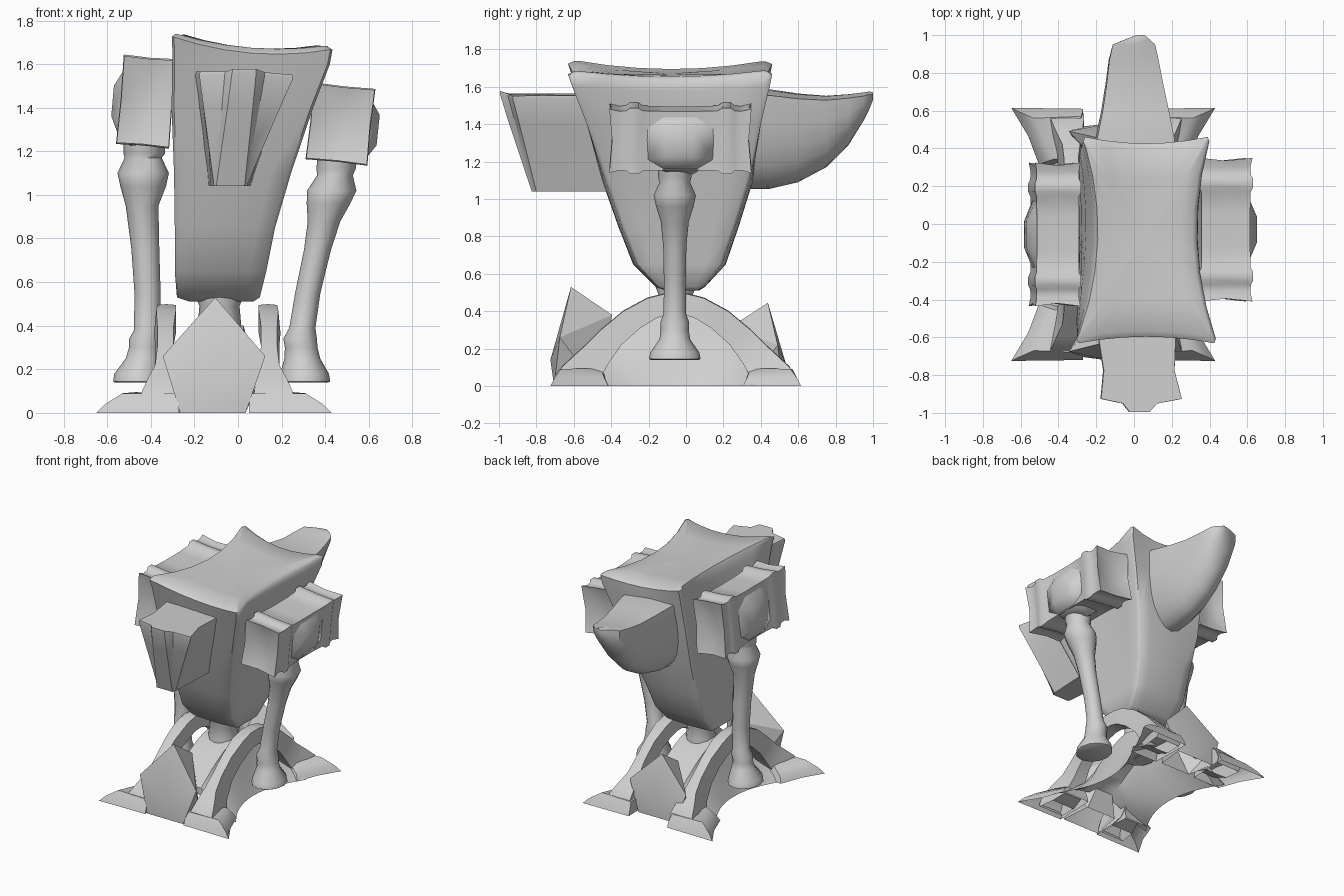
import bpy, bmesh, math
from mathutils import Matrix, Vector

if "Cube" in bpy.data.objects:
    bpy.data.objects.remove(bpy.data.objects["Cube"])

grey = bpy.data.materials.new("stone grey")
grey.diffuse_color = (0.63, 0.63, 0.63, 1)
grey.use_nodes = True
grey.node_tree.nodes["Principled BSDF"].inputs["Base Color"].default_value = grey.diffuse_color


def finish(name, bm, angle=35, hollow=False):
    bmesh.ops.recalc_face_normals(bm, faces=bm.faces)
    if hollow:  # leave the part open underneath
        low = [f for f in bm.faces if all(v.co.z < .005 for v in f.verts)]
        bmesh.ops.delete(bm, geom=low, context='FACES')
    me = bpy.data.meshes.new(name)
    bm.to_mesh(me)
    bm.free()
    ob = bpy.data.objects.new(name, me)
    bpy.context.collection.objects.link(ob)
    me.materials.append(grey)
    bpy.ops.object.select_all(action='DESELECT')
    ob.select_set(True)
    bpy.context.view_layer.objects.active = ob
    bpy.ops.object.shade_smooth_by_angle(angle=math.radians(angle))
    return ob


def loft(name, rings, angle=35, matrix=None, hollow=False):
    """Skin equal-length rings and close both ends."""
    bm = bmesh.new()
    vs = [[bm.verts.new(p) for p in r] for r in rings]
    n = len(rings[0])
    for a, b in zip(vs, vs[1:]):
        for i in range(n):
            j = (i + 1) % n
            bm.faces.new((a[i], a[j], b[j], b[i]))
    bm.faces.new(vs[0])
    bm.faces.new(vs[-1])
    if matrix:
        bm.transform(matrix)
    return finish(name, bm, angle, hollow)


def hull(name, pts, angle=20, hollow=False):
    bm = bmesh.new()
    for p in pts:
        bm.verts.new(p)
    bmesh.ops.convex_hull(bm, input=bm.verts)
    loose = [v for v in bm.verts if not v.link_faces]
    bmesh.ops.delete(bm, geom=loose, context='VERTS')
    return finish(name, bm, angle, hollow)


def post(name, profile, cy, sides=12):
    """Turned post with a leaning axis: rows of z, x centre, radius."""
    rings = []
    for z, cx, r in profile:
        ry = r * (1.17 if z < .2 else 1.0)
        rings.append([(cx + r * math.cos(2 * math.pi * i / sides),
                       cy + ry * math.sin(2 * math.pi * i / sides), z) for i in range(sides)])
    return loft(name, rings, 50)


# Main body: lopsided tapering block with pinched waist and dished top
side = [-0.95, -0.65, -0.33, 0, 0.33, 0.65, 0.95]
unit = ([(t, -1) for t in side] + [(1, t) for t in side]
        + [(-t, 1) for t in side] + [(-1, -t) for t in side])


def body_ring(z, x0, x1, y0, y1, waist, bulge, slope=0.0, lift=0.0, taper=0.0):
    cx, hx, cy, hy = (x0 + x1) / 2, (x1 - x0) / 2, (y0 + y1) / 2, (y1 - y0) / 2
    ring = []
    for u, v in unit:
        px = cx + hx * u * (1 - waist * (1 - v * v) - taper * v)
        py = cy + hy * v * (1 + bulge * (1 - u * u))
        ring.append((px, py, z - slope * (px - cx) + lift * u * u * v * v))
    return ring


levels = [
    (0.51, -0.22, 0.07, -0.10, 0.06, 0, 0.1),
    (0.53, -0.28, 0.10, -0.15, 0.09, 0, 0.1),
    (0.65, -0.29, 0.13, -0.26, 0.19, 0, 0.1),
    (0.85, -0.29, 0.17, -0.34, 0.26, 0, 0.07),
    (1.10, -0.295, 0.245, -0.43, 0.34, 0.06, 0.05),
    (1.40, -0.30, 0.34, -0.53, 0.40, 0.14, 0, 0, 0, .03),
    (1.60, -0.295, 0.415, -0.61, 0.45, 0.22, -0.05, 0.08, 0.03, .04),
    (1.65, -0.295, 0.425, -0.635, 0.465, 0.25, -0.07, 0.08, 0.05, .05),
    (1.675, -0.28, 0.40, -0.60, 0.43, 0.26, -0.07, 0.08, 0.04, .05),
    (1.67, -0.15, 0.28, -0.40, 0.24, 0.2, 0, 0.06, 0.01),
    (1.67, 0.03, 0.09, -0.12, -0.04, 0, 0, 0.06, 0),
]
loft("body", [body_ring(*l) for l in levels], 50)

# Front snout: tapering wedge with a central keel and a slightly pinched neck
top = [(-.21, -.5), (-.165, -.78), (-.18, -.93), (-.06, -.955), (-.025, -1.0),
       (.085, -1.0), (.125, -.955), (.26, -.93), (.22, -.78), (.23, -.5)]
low = [(-.14, -.3), (-.125, -.6), (-.11, -.80), (-.105, -.815), (-.10, -.825),
       (.03, -.825), (.035, -.815), (.04, -.80), (.05, -.6), (.06, -.3)]
rings = []
for t in (0, .35, .7, .97, 1):
    k = 1 if t < 1 else .97
    ring = []
    for (ax, ay), (bx, by) in zip(low, top):
        x, y = ax + (bx - ax) * t, ay + (by - ay) * t
        ring.append((.03 + (x - .03) * k, y * (.995 if t == 1 else 1),
                     1.04 + .525 * t - .09 * t * max(0, x - .1) + (.012 * t if y < -.97 else 0)))
    rings.append(ring)
loft("snout", rings, 30)

# Rear tail: keel-shaped scoop
tail = []
for y, cx, hw, zt, zb in [(.2, .0, .23, 1.56, 1.05), (.45, .01, .205, 1.57, 1.055),
                          (.6, .01, .175, 1.55, 1.09), (.75, .005, .148, 1.54, 1.17),
                          (.87, .0, .13, 1.55, 1.29), (.95, .0, .112, 1.56, 1.42),
                          (.98, .02, .06, 1.565, 1.48), (1.0, .035, .02, 1.56, 1.53)]:
    h = zt - zb
    ring = []
    for i in range(13):
        t = math.pi * i / 12
        s = max(0, math.sin(t)) ** 0.85
        ring.append((cx + hw * math.cos(t) - 0.1 * h * s, y,
                     zt - h * s - 0.08 * hw * math.cos(t)))
    ring.append((cx, y, zt + 0.01))
    tail.append(ring)
loft("tail", tail, 40)

# Shoulders: tilted blocks with soft bands, dished ends and an outer boss
half = [(.345, .5, .5), (.38, 1.0, 1.0), (.33, .93, .93), (.29, .95, .94), (.27, 1.02, 1.03),
        (.225, 1.02, 1.03), (.20, .94, .94), (.09, .92, .92)]
sections = [(-d, a, b) for d, a, b in half] + [(d, a, b) for d, a, b in reversed(half)]


def shoulder(name, cx, cy, cz, hw, hh, sgn, tilt):
    m = Matrix.Translation((cx, cy, cz)) @ Matrix.Rotation(math.radians(tilt), 4, 'Y')
    rings = []
    for y, a, b in sections:
        u, v = hw * a, hh * b
        end = 0.015 if abs(y) == .38 else 0
        pull = y - math.copysign(end, y)
        rings.append([(-u, y, -v), (0, pull, -v * .98), (u, y, -v), (u * .97, pull, 0),
                      (u, y, v), (0, pull, v * .98), (-u, y, v), (-u * .97, pull, 0)])
    loft(name, rings, 50, m)
    o = sgn * hw
    pts = [(o * .9, y, z) for y in (-.18, .18) for z in (-hh * .6, hh * .4)]
    pts += [(o * .9, y, z) for y in (-.09, .09) for z in (-hh * .9, hh * .75)]
    pts += [(o + sgn * .035, y, z) for y in (-.07, .07) for z in (-.08, .06)]
    pts += [(o * .3, y, -hh * 1.02) for y in (-.09, .09)]
    pts += [(0, y, -hh * 1.18) for y in (-.05, .05)] + [(-o * .5, y, -hh * .9) for y in (-.1, .1)]
    hull(name + "_boss", [m @ Vector(p) for p in pts], 50)


shoulder("left_shoulder", -.42, -.055, 1.428, .12, .2, -1, 5)
shoulder("right_shoulder", .47, -.03, 1.325, .14, .172, 1, 6)

# Turned support legs
post("left_leg", [(.14, -.455, .11), (.145, -.455, .118), (.18, -.455, .112), (.25, -.435, .08),
                  (.30, -.43, .07), (.34, -.425, .074), (.38, -.415, .062), (.55, -.415, .06),
                  (.75, -.425, .064), (.95, -.44, .075), (1.04, -.435, .105), (1.10, -.435, .118),
                  (1.17, -.435, .085), (1.19, -.43, .095), (1.3, -.43, .095)], -.06)
post("right_leg", [(.14, .305, .11), (.145, .305, .118), (.18, .305, .112), (.25, .295, .082),
                   (.30, .29, .075), (.34, .285, .077), (.39, .295, .06), (.55, .32, .058),
                   (.75, .365, .062), (.88, .395, .075), (.96, .415, .1), (1.02, .43, .113),
                   (1.09, .445, .082), (1.12, .45, .09), (1.25, .46, .09)], -.06)

# Central stem
post("stem", [(.25, -.085, .12), (.4, -.085, .10), (.49, -.085, .092), (.56, -.085, .12),
              (.62, -.085, .12)], -.055)

# Base core: concave skirt at ground level rising to the stem, arched below
CX, CY, FX = -.095, -.055, -.11
rings = []
for i in range(13):
    t = -1 + i / 6
    y = CY + .42 * t
    edge = .26 + .15 * t * t
    high = .40 - .22 * abs(t) ** 1.5
    rings.append([(CX + x, y, z) for x, z in
                  ((-edge, 0), (-.2, .13), (-.12, high), (.12, high), (.2, .13), (edge, 0),
                   (.18, .10), (.09, high - .05), (-.09, high - .05), (-.18, .10))])
loft("base_core", rings, 40)

# Arched base ribs
# columns: top offset, top z, bottom offset, bottom z, inner x, outer x
arch = [(.64, .03, .62, 0, .17, .36), (.61, .10, .50, 0, .17, .345),
        (.54, .165, .41, .03, .18, .315), (.48, .22, .36, .12, .19, .285),
        (.40, .30, .29, .22, .20, .275), (.28, .40, .19, .31, .20, .275),
        (.15, .47, .10, .365, .19, .28), (.05, .495, .03, .385, .19, .275)]
for label, sx in (("left", -1), ("right", 1)):
    rings = []
    for sy in (-1, 1):
        rows = arch if sy < 0 else arch[::-1]
        for dt, zt, db, zb, xi, xo in rows:
            rings.append([(CX + sx * x, CY + sy * d, z) for x, d, z in
                          ((xi, dt, zt), ((xi + xo) / 2, dt, zt + .004), (xo, dt, zt),
                           (xo + .01, db, zb), (xi, db, zb))])
    loft(label + "_base_rib", rings, 40, hollow=True)
    # Spread foot pads at the corners
    for end, sy in (("front", -1), ("back", 1)):
        foot = [[(.16, .665, 0), (.54, .67, 0), (.45, .52, 0), (.39, .36, 0), (.17, .36, 0)],
                [(.16, .655, .03), (.50, .65, .04), (.43, .51, .045), (.37, .38, .04), (.17, .37, .04)],
                [(.17, .625, .09), (.42, .615, .09), (.36, .50, .095), (.31, .40, .09), (.18, .38, .09)]]
        loft(label + "_" + end + "_foot",
             [[(FX + sx * x, CY + sy * d, z) for x, d, z in r] for r in foot], 50, hollow=True)

# Pointed shields on the front and back of the base
for label, sy, k, h in (("front", -1, 1, 1), ("back", 1, .88, .84)):
    pts = [(0, .56, .53), (-.24, .62, .26), (.23, .62, .26), (-.16, .65, 0), (.14, .65, 0),
           (-.01, .67, .14), (0, .34, .38), (-.12, .42, 0), (.12, .42, 0)]
    hull(label + "_shield", [(-.105 + x, CY + sy * y * k, z * h) for x, y, z in pts], hollow=True)
